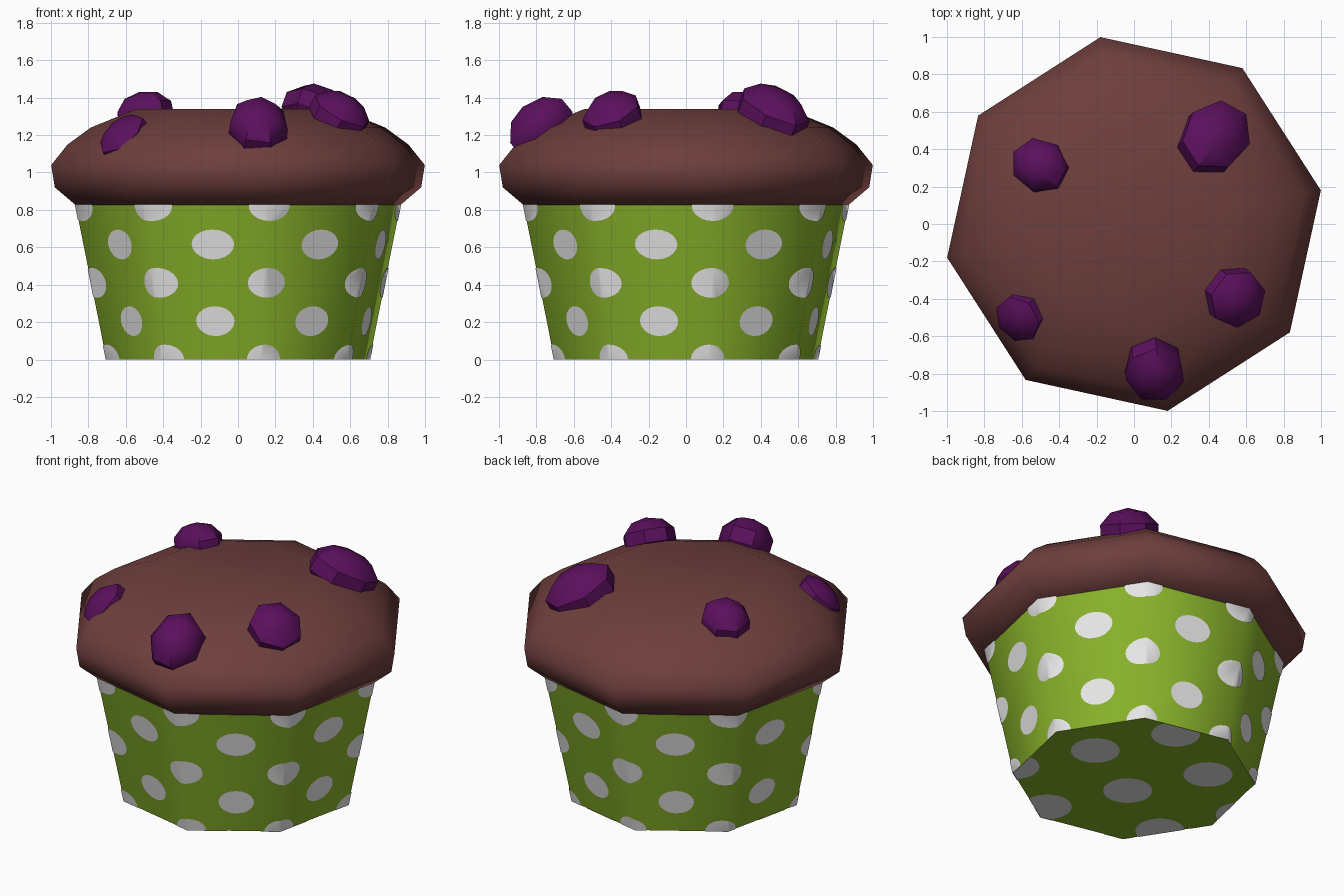
import bpy, bmesh, math
from mathutils import Vector, Matrix

if "Cube" in bpy.data.objects:
    bpy.data.objects.remove(bpy.data.objects["Cube"])

SIDES = 8
PHASE = math.radians(-169.8)      # angle of the first corner
STEP = math.tau / SIDES
H, R0, R1 = 0.84, 0.715, 0.885    # cup height, base and top radius


def material(name, col):
    m = bpy.data.materials.new(name)
    m.diffuse_color = (*col, 1)
    m.use_nodes = True
    m.node_tree.nodes["Principled BSDF"].inputs["Base Color"].default_value = m.diffuse_color
    return m


GREEN = material("lime_paper", (0.25, 0.45, 0.024))
WHITE = material("dot_white", (0.8, 0.8, 0.8))
BROWN = material("chocolate_cake", (0.155, 0.049, 0.046))
PURPLE = material("berry_purple", (0.105, 0.005, 0.11))


def finish(bm, name, mat, angle=50):
    me = bpy.data.meshes.new(name)
    bm.to_mesh(me)
    bm.free()
    ob = bpy.data.objects.new(name, me)
    bpy.context.collection.objects.link(ob)
    me.materials.append(mat)
    bpy.ops.object.select_all(action='DESELECT')
    ob.select_set(True)
    bpy.context.view_layer.objects.active = ob
    bpy.ops.object.shade_smooth_by_angle(angle=math.radians(angle))
    return ob


def corner(k, r, z):
    a = PHASE + k * STEP
    return Vector((r * math.cos(a), r * math.sin(a), z))


def lathe(name, profile, mat):
    """Eight-sided closed turned shape from (radius, height) pairs."""
    bm = bmesh.new()
    rings = [[bm.verts.new(corner(k, r, z)) for k in range(SIDES)] for r, z in profile]
    for a, b in zip(rings, rings[1:]):
        for k in range(SIDES):
            n = (k + 1) % SIDES
            bm.faces.new((a[k], a[n], b[n], b[k]))
    bm.faces.new(rings[0][::-1])
    bm.faces.new(rings[-1])
    return finish(bm, name, mat)


def ellipse(bm, c, ax, ay, n=20):
    bm.faces.new([bm.verts.new(c + ax * math.cos(i * math.tau / n) + ay * math.sin(i * math.tau / n))
                  for i in range(n)])


def cut(bm, co, no, clear=False):
    bmesh.ops.bisect_plane(bm, geom=bm.verts[:] + bm.edges[:] + bm.faces[:],
                           plane_co=co, plane_no=no, clear_outer=clear)


# Paper cup and cake top
lathe("paper_cup", [(R0, 0), (R1, H)], GREEN)
lathe("cake_top", [(0.875, 0.82), (0.995, 0.92), (1.015, 1.04), (0.925, 1.15),
                   (0.80, 1.24), (0.55, 1.34)], BROWN)

# Wall dots: drawn unrolled as (side number, 0, height), split at corners, then wrapped
bm = bmesh.new()
for row in range(5):
    shift = 0.57 if row % 2 else 0.07
    for k in range(8):
        ellipse(bm, Vector((shift + 0.98 * k, 0, 0.205 * row)),
                Vector((0.18, 0, 0)), Vector((0, 0, 0.08)))
for k in range(SIDES + 1):
    cut(bm, (k, 0, 0), (1, 0, 0))
cut(bm, (0, 0, 0), (0, 0, -1), True)
cut(bm, (0, 0, 0.83), (0, 0, 1), True)
for v in bm.verts:
    u, z = v.co.x, v.co.z
    k = math.floor(u + 1e-5)
    r = R0 + (R1 - R0) * z / H + 0.004
    v.co = corner(k, r, z).lerp(corner(k + 1, r, z), u - k)
finish(bm, "wall_dots", WHITE)

# Base dots: square lattice trimmed to the octagon
bm = bmesh.new()
e1, e2 = Vector((-0.24, 0.45, 0)), Vector((-0.45, -0.24, 0))
for i in range(-2, 3):
    for j in range(-2, 3):
        ellipse(bm, Vector((-0.06, -0.13, -0.003)) + e1 * i + e2 * j,
                Vector((0.145, 0, 0)), Vector((0, -0.145, 0)))
for k in range(SIDES):
    mid = (corner(k, R0, 0) + corner(k + 1, R0, 0)) / 2
    cut(bm, mid, mid.normalized(), True)
finish(bm, "base_dots", WHITE)


# Berries: squashed low-poly balls leaning outwards with the cake surface
def berry(name, centre, tilt, radial, side, thick, spin):
    a = math.atan2(centre[1], centre[0])
    m = (Matrix.Translation(centre) @ Matrix.Rotation(a, 4, 'Z')
         @ Matrix.Rotation(math.radians(tilt), 4, 'Y')
         @ Matrix.Diagonal((radial, side, thick, 1)) @ Matrix.Rotation(spin, 4, 'Z'))
    bm = bmesh.new()
    bmesh.ops.create_uvsphere(bm, u_segments=7, v_segments=5, radius=1.04, matrix=m)
    finish(bm, name, PURPLE, 40)


for i, b in enumerate([
    ((-0.50, 0.31, 1.31), 15, 0.16, 0.145, 0.12, 0.3),
    ((0.43, 0.46, 1.31), 28, 0.22, 0.18, 0.14, 0.9),
    ((0.54, -0.39, 1.30), 32, 0.17, 0.16, 0.12, 0.2),
    ((0.11, -0.78, 1.24), 40, 0.19, 0.16, 0.14, 0.5),
    ((-0.61, -0.50, 1.19), 45, 0.15, 0.135, 0.08, 0.0),
]):
    berry(f"berry_{i + 1}", *b)
